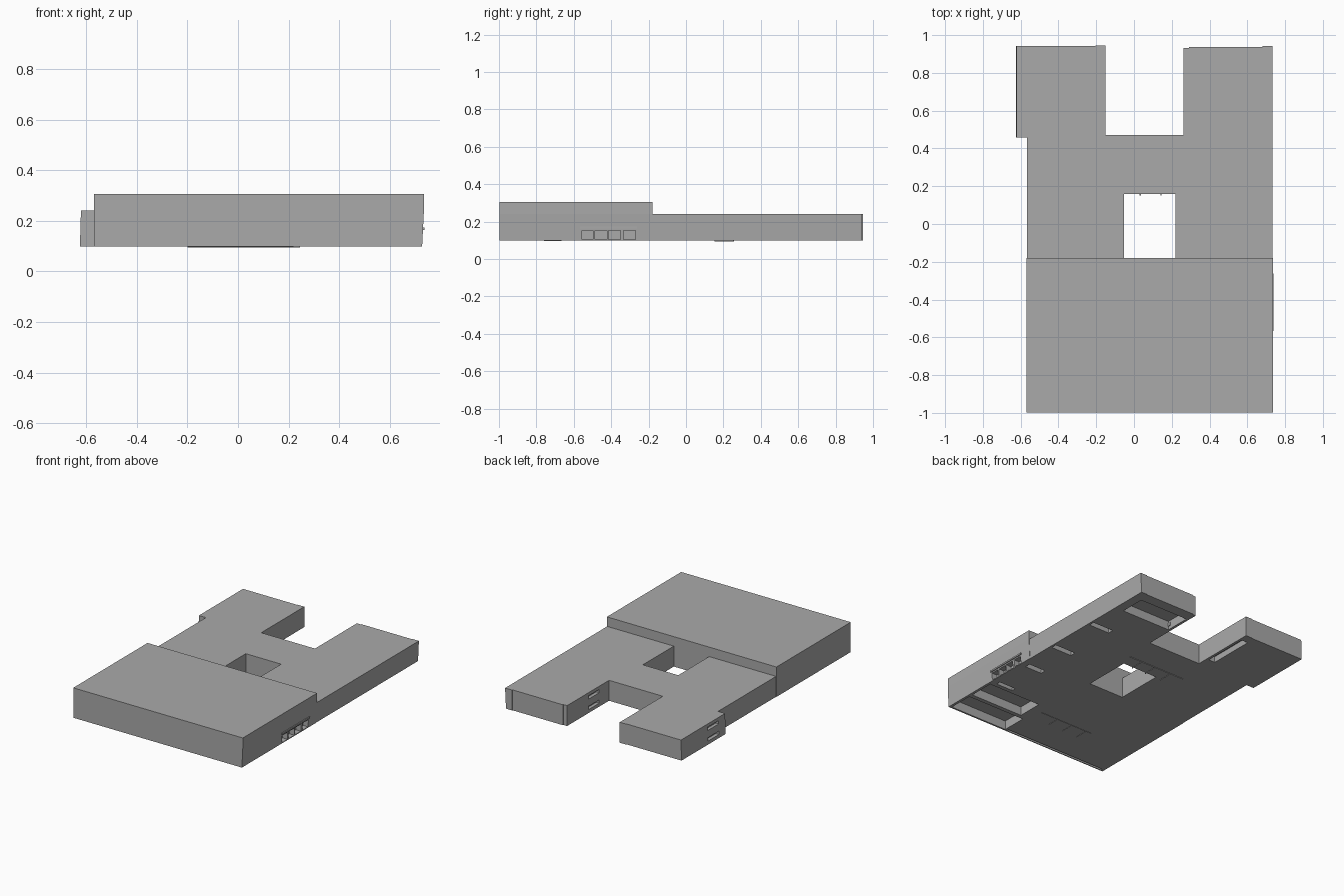
import bpy, bmesh

if "Cube" in bpy.data.objects:
    bpy.data.objects.remove(bpy.data.objects["Cube"])

# one plain grey for the whole building
grey = bpy.data.materials.new("concrete grey")
grey.diffuse_color = (0.4, 0.4, 0.4, 1)
grey.use_nodes = True
grey.node_tree.nodes["Principled BSDF"].inputs["Base Color"].default_value = grey.diffuse_color

Z0, Z1, Z2, Z3 = 0.098, 0.17, 0.24, 0.306     # storey levels


def lean(x, z):
    """East walls and the west wing lean out very slightly towards the top."""
    t = (z - Z0) / 0.14
    if x > 0.7:
        return x - 0.007 * max(0, 1 - t)
    if x < -0.6:
        return x - 0.004 * max(0, 1 - t)
    return x


def make(name, bm):
    bmesh.ops.recalc_face_normals(bm, faces=bm.faces)
    me = bpy.data.meshes.new(name)
    bm.to_mesh(me)
    bm.free()
    me.materials.append(grey)
    ob = bpy.data.objects.new(name, me)
    bpy.context.collection.objects.link(ob)
    return ob


def prism(name, pts, z0, z1):
    bm = bmesh.new()
    low = [bm.verts.new((lean(x, z0), y, z0)) for x, y in pts]
    top = [bm.verts.new((lean(x, z1), y, z1)) for x, y in pts]
    bm.faces.new(low)
    bm.faces.new(top)
    n = len(pts)
    for i in range(n):
        j = (i + 1) % n
        bm.faces.new((low[i], low[j], top[j], top[i]))
    return make(name, bm)


def boxes(name, items):
    """Several boxes (x0, x1, y0, y1, z0, z1) in one object."""
    bm = bmesh.new()
    for x0, x1, y0, y1, z0, z1 in items:
        vs = bmesh.ops.create_cube(bm, size=1)["verts"]
        for v in vs:
            v.co.x = x1 if v.co.x > 0 else x0
            v.co.y = y1 if v.co.y > 0 else y0
            v.co.z = z1 if v.co.z > 0 else z0
    return make(name, bm)


def cut(ob, items):
    cutter = boxes("cutter", items)
    cutter.hide_render = True
    mod = ob.modifiers.new("cut", "BOOLEAN")
    mod.operation = "DIFFERENCE"
    mod.solver = "EXACT"
    mod.object = cutter
    bpy.context.view_layer.objects.active = ob
    bpy.ops.object.modifier_apply(modifier=mod.name)
    bpy.data.objects.remove(cutter)


# outlines: front block, and rear part with court and two wings
front = [(-0.57, -0.997), (0.735, -0.997), (0.735, -0.18), (-0.57, -0.18)]
rear = [(-0.567, -0.18), (-0.052, -0.18), (-0.052, 0.16), (0.22, 0.16),
        (0.22, -0.18), (0.733, -0.18), (0.733, 0.942), (0.68, 0.942),
        (0.68, 0.938), (0.29, 0.938), (0.29, 0.933), (0.262, 0.933),
        (0.262, 0.472), (-0.152, 0.472), (-0.152, 0.946), (-0.203, 0.946),
        (-0.203, 0.942), (-0.621, 0.942), (-0.621, 0.457), (-0.567, 0.457)]

front_ground = prism("front_ground_storey", front, Z0, Z1)
prism("front_middle_storey", front, Z1, Z2)
prism("front_top_storey", front, Z2, Z3)
rear_ground = prism("rear_ground_storey", rear, Z0, Z1)
rear_upper = prism("rear_upper_storey", rear, Z1, Z2)

# open rooms under the front block, and doorways on the east side
doors = [(-0.557, -0.497), (-0.487, -0.422), (-0.415, -0.35), (-0.334, -0.27)]
pit = 0.08
cut(front_ground,
    [(0.69, 0.8, a, b, 0.104, 0.154) for a, b in doors]
    + [(0.30, 0.71, -0.78, -0.60, pit, 0.16),
       (0.26, 0.71, -0.985, -0.81, pit, 0.16),
       (0.55, 0.68, -0.57, -0.54, pit, 0.15),
       (0.55, 0.68, -0.28, -0.24, pit, 0.15),
       (-0.55, 0.24, -0.99, -0.975, pit, 0.13)])

# open rooms and slots under the rear part, plus slot windows in the wings
cut(rear_ground,
    [(0.28, 0.66, 0.68, 0.86, pit, 0.16),
     (0.55, 0.71, 0.40, 0.44, pit, 0.15),
     (0.55, 0.71, 0.02, 0.06, pit, 0.15),
     (-0.22, -0.17, 0.55, 0.88, pit, 0.14),
     (-0.7, -0.60, 0.53, 0.65, 0.122, 0.145),
     (0.2, 0.285, 0.58, 0.70, 0.122, 0.145)])
cut(rear_upper,
    [(-0.7, -0.60, 0.53, 0.65, 0.195, 0.218),
     (0.2, 0.285, 0.58, 0.70, 0.195, 0.218)])

# canopy over the doorways
boxes("door_canopy", [(0.72, 0.738, -0.567, -0.262, 0.163, 0.174)])

# thin ribs on the underside
boxes("underside_ribs",
      [(-0.2, 0.245, 0.25, 0.256, 0.094, 0.1)]
      + [(x, x + 0.006, 0.152, 0.256, 0.095, 0.1) for x in (-0.1, 0.03, 0.14)]
      + [(-0.2, 0.22, -0.672, -0.666, 0.096, 0.1)]
      + [(x, x + 0.006, -0.76, -0.672, 0.096, 0.1) for x in (-0.16, -0.04, 0.08)])
